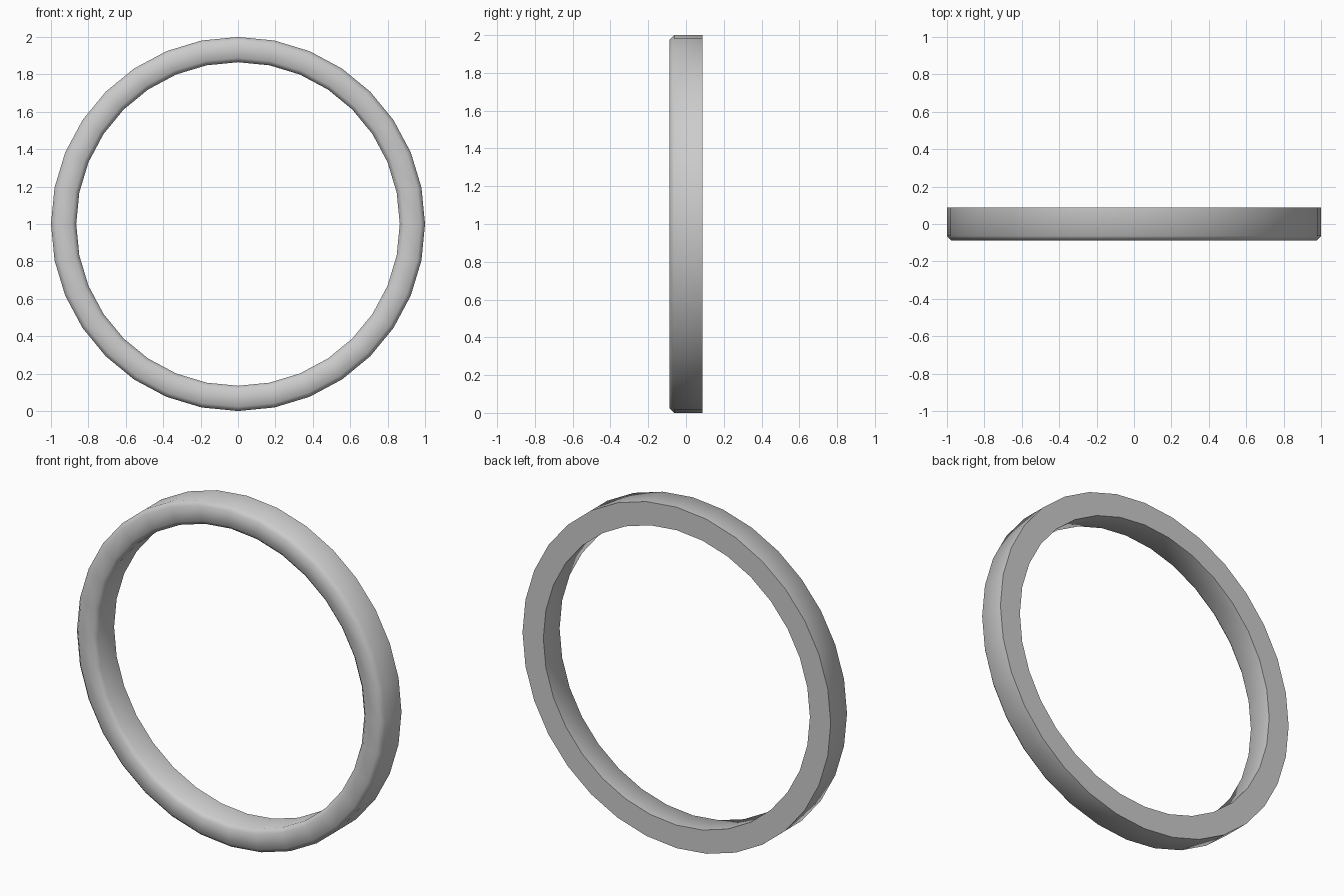
import bpy, bmesh, math

if "Cube" in bpy.data.objects:
    bpy.data.objects.remove(bpy.data.objects["Cube"])

SEGMENTS = 32
OUTER, INNER, HALF, BEVEL = 1.0, 0.865, 0.087, 0.023

# Ring cross-section (radius, y): chamfered at the front, square at the back
profile = [
    (OUTER, HALF), (OUTER, -HALF + BEVEL), (OUTER - BEVEL, -HALF),
    (INNER + BEVEL, -HALF), (INNER, -HALF + BEVEL), (INNER, HALF),
]

# Sweep the section around the y axis
bm = bmesh.new()
rings = []
for i in range(SEGMENTS):
    a = 2 * math.pi * i / SEGMENTS
    rings.append([bm.verts.new((r * math.cos(a), y, 1 + r * math.sin(a)))
                  for r, y in profile])
n = len(profile)
for i in range(SEGMENTS):
    p, q = rings[i], rings[(i + 1) % SEGMENTS]
    for j in range(n):
        k = (j + 1) % n
        bm.faces.new((p[j], p[k], q[k], q[j]))
bmesh.ops.recalc_face_normals(bm, faces=bm.faces)

mesh = bpy.data.meshes.new("ring")
bm.to_mesh(mesh)
bm.free()
ring = bpy.data.objects.new("ring", mesh)
bpy.context.collection.objects.link(ring)

# Smooth the rounded front, keep the back rims sharp
bpy.context.view_layer.objects.active = ring
ring.select_set(True)
bpy.ops.object.shade_smooth_by_angle(angle=math.radians(60))
